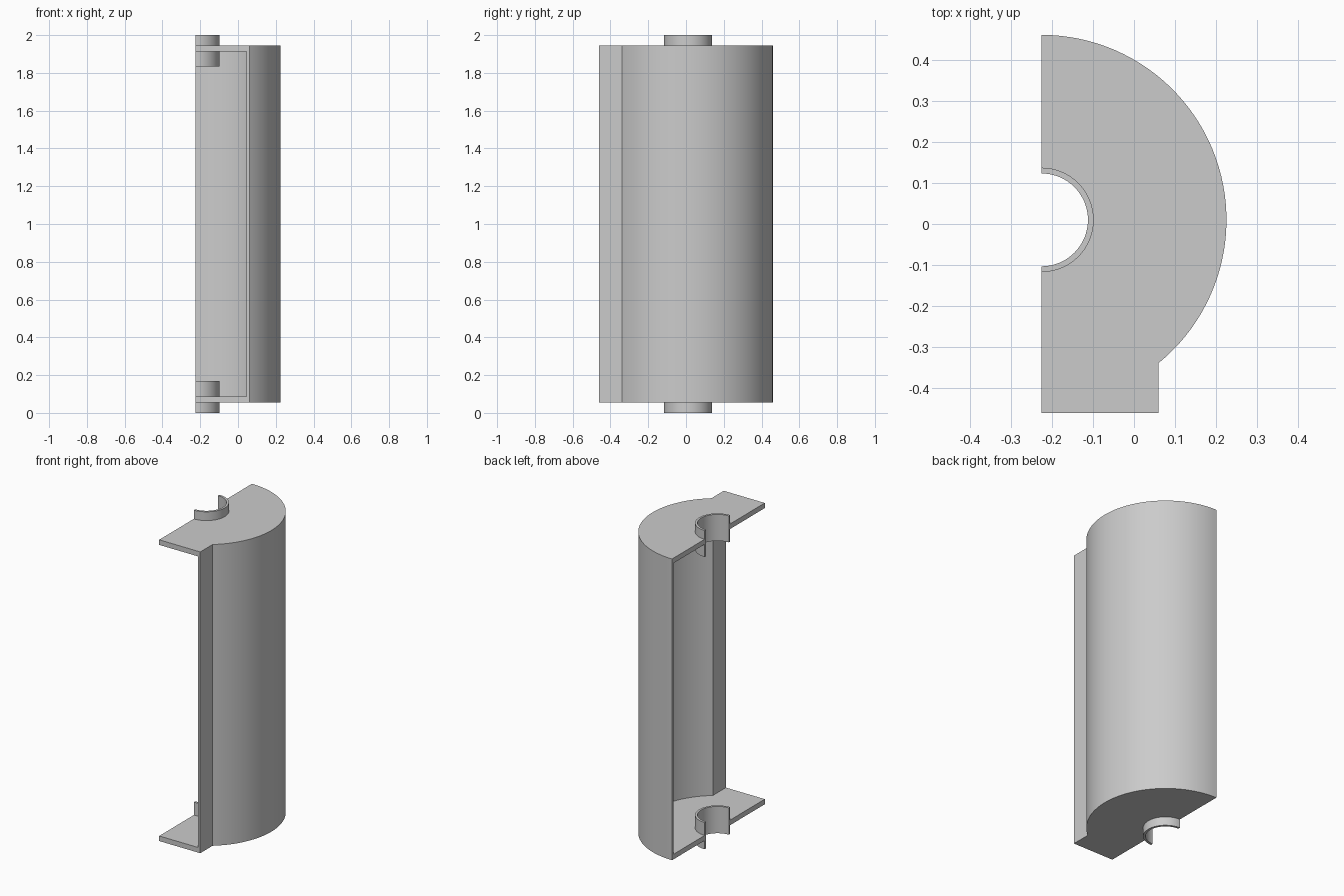
import bpy, bmesh
from math import cos, sin, acos, degrees, radians

if "Cube" in bpy.data.objects:
    bpy.data.objects.remove(bpy.data.objects["Cube"])

CX, CY = -0.225, 0.01            # axis of the half cylinder
R, WALL, FLAT_X, FRONT_Y = 0.45, 0.015, 0.06, -0.46
Z0, Z1, PLATE = 0.055, 1.945, 0.032
BORE, COLLAR = 0.113, 0.127


def arc(r, a0, a1, n):
    return [(CX + r * cos(radians(a0 + (a1 - a0) * i / n)),
             CY + r * sin(radians(a0 + (a1 - a0) * i / n))) for i in range(n + 1)]


def prism(name, profile, z0, z1):
    bm = bmesh.new()
    face = bm.faces.new([bm.verts.new((x, y, z0)) for x, y in profile])
    top = bmesh.ops.extrude_face_region(bm, geom=[face])["geom"]
    verts = [g for g in top if isinstance(g, bmesh.types.BMVert)]
    bmesh.ops.translate(bm, verts=verts, vec=(0, 0, z1 - z0))
    bmesh.ops.recalc_face_normals(bm, faces=bm.faces)
    mesh = bpy.data.meshes.new(name)
    bm.to_mesh(mesh)
    bm.free()
    ob = bpy.data.objects.new(name, mesh)
    bpy.context.collection.objects.link(ob)
    return ob


def activate(ob):
    bpy.ops.object.select_all(action='DESELECT')
    ob.select_set(True)
    bpy.context.view_layer.objects.active = ob


def smooth(ob):
    activate(ob)
    bpy.ops.object.shade_smooth_by_angle(angle=radians(30))


def meet_angle(r, x):
    # angle where the curved wall meets the flat wall
    return -degrees(acos((x - CX) / r))


# Housing: outer block with a half-round bore notch
outline = (arc(R, 90, meet_angle(R, FLAT_X), 48)
           + [(FLAT_X, FRONT_Y), (CX, FRONT_Y)] + arc(BORE, -90, 90, 32))
housing = prism("housing", outline, Z0, Z1)

# Cavity open to the left and front, leaving end plates and thin wall
ri, xi = R - WALL, FLAT_X - WALL
cavity = prism("cavity_cutter",
               [(-0.4, CY + ri)] + arc(ri, 90, meet_angle(ri, xi), 48)
               + [(xi, -0.6), (-0.4, -0.6)], Z0 + PLATE, Z1 - PLATE)
cavity.hide_render = True
mod = housing.modifiers.new("cavity", 'BOOLEAN')
mod.operation, mod.solver, mod.object = 'DIFFERENCE', 'EXACT', cavity
activate(housing)
bpy.ops.object.modifier_apply(modifier=mod.name)
bpy.data.objects.remove(cavity)
smooth(housing)

# Half-round collars outside and inside each end plate
ring = arc(COLLAR, -90, 90, 32) + arc(BORE, 90, -90, 32)
for name, z0, z1 in (("lower_outer_collar", 0, Z0),
                     ("lower_inner_collar", Z0 + PLATE, 0.168),
                     ("upper_inner_collar", 1.834, Z1 - PLATE),
                     ("upper_outer_collar", Z1, 2)):
    smooth(prism(name, ring, z0, z1))
